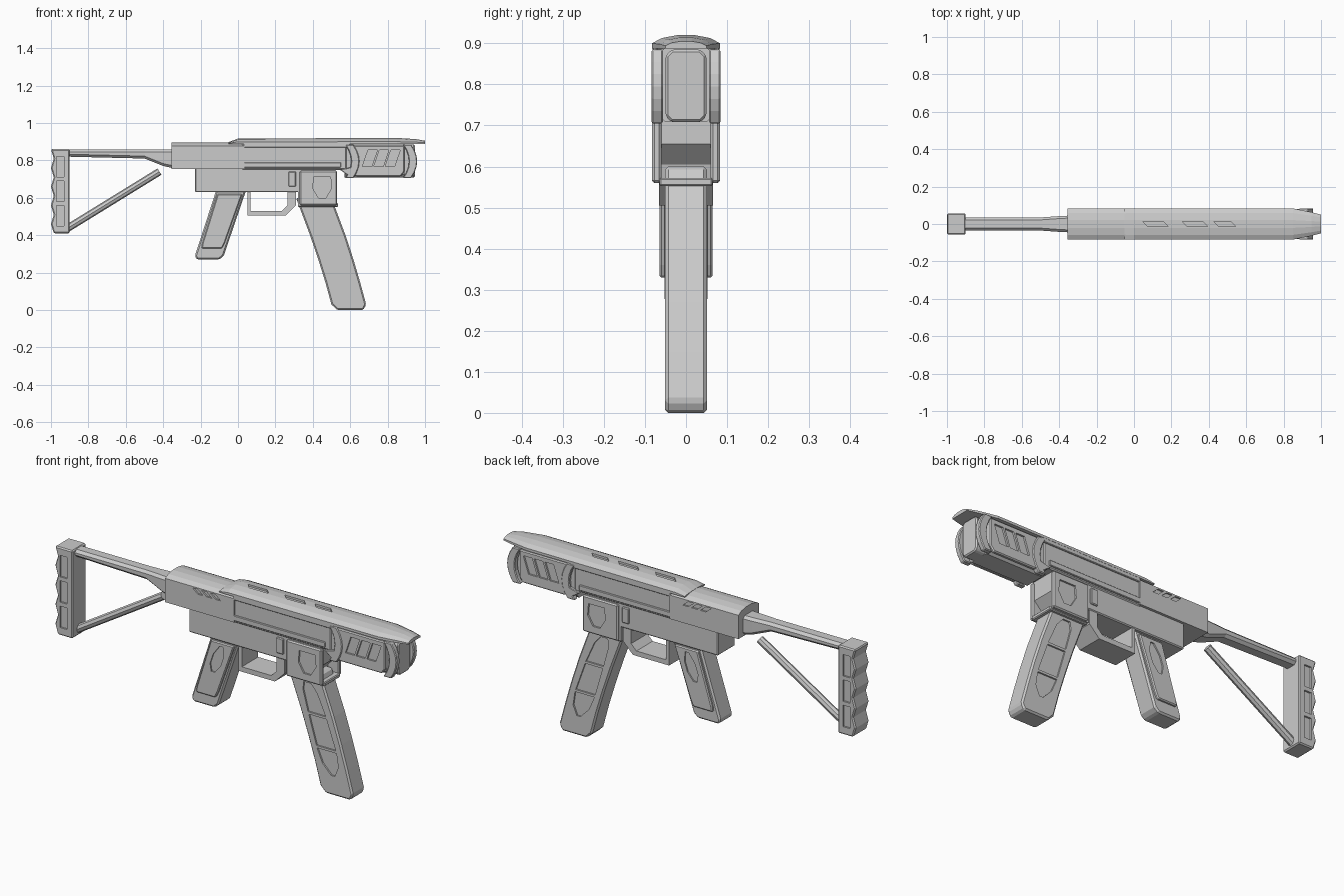
import bpy, bmesh
from mathutils import Matrix, Vector

if "Cube" in bpy.data.objects:
    bpy.data.objects.remove(bpy.data.objects["Cube"], do_unlink=True)

grey = bpy.data.materials.new("plain_grey")
grey.use_nodes = True
grey.diffuse_color = (.6, .6, .6, 1)
grey.node_tree.nodes["Principled BSDF"].inputs["Base Color"].default_value = grey.diffuse_color


def finish(name, bm, bevel=0):
    """Turn a bmesh into a grey object, with optional chamfered edges."""
    bmesh.ops.recalc_face_normals(bm, faces=bm.faces)
    if bevel:
        sharp = [edge for edge in bm.edges if edge.calc_face_angle(0) > .6]
        bmesh.ops.bevel(bm, geom=sharp, offset=bevel, segments=1, affect='EDGES', clamp_overlap=True)
    mesh = bpy.data.meshes.new(name)
    bm.to_mesh(mesh)
    bm.free()
    mesh.materials.append(grey)
    obj = bpy.data.objects.new(name, mesh)
    bpy.context.collection.objects.link(obj)
    return obj


def add_loft(bm, rings):
    """Skin a row of equal rings and cap both ends."""
    rows = [[bm.verts.new(point) for point in ring] for ring in rings]
    for near, far in zip(rows, rows[1:]):
        for i in range(len(near)):
            bm.faces.new((near[i - 1], near[i], far[i], far[i - 1]))
    bm.faces.new(rows[0])
    bm.faces.new(rows[-1])


def loft(name, rings, bevel=0):
    bm = bmesh.new()
    add_loft(bm, rings)
    return finish(name, bm, bevel)


def prism(name, outlines, outer, inner=None, bevel=0):
    """Extrude x-z outlines across the body, or as a mirrored pair if an inner depth is given."""
    bm = bmesh.new()
    spans = [(-outer, outer)] if inner is None else [(inner, outer), (-inner, -outer)]
    for outline in outlines:
        for span in spans:
            add_loft(bm, [[(x, y, z) for x, z in outline] for y in span])
    return finish(name, bm, bevel)


def box(left, right, low, high, lean=0):
    return [(left, low), (right, low), (right + lean, high), (left + lean, high)]


def band(axis, rows):
    """Outline following a centre line, from rows of height and half width."""
    left = [(axis(z) - half, z) for z, half in rows]
    right = [(axis(z) + half, z) for z, half in rows]
    return left + right[::-1]


def mirrored(x, half):
    """Close a half cross-section across the middle plane."""
    return [(x, y, z) for y, z in half] + [(x, -y, z) for y, z in reversed(half)]


def crowned(x, width, top, bottom):
    drop = min(.02, (top - bottom) * .6)
    return mirrored(x, [(width, bottom), (width, top - drop),
                        (width * .7, top - drop * .35), (width * .25, top)])


def chamfered(x, width, low, high, cut):
    return mirrored(x, [(width - cut, low), (width, low + cut),
                        (width, high - cut), (width - cut, high)])


def carve(obj, cutter):
    """Cut a shape out and discard the cutter."""
    modifier = obj.modifiers.new("cut", 'BOOLEAN')
    modifier.operation, modifier.solver, modifier.object = 'DIFFERENCE', 'EXACT', cutter
    graph = bpy.context.evaluated_depsgraph_get()
    graph.update()
    mesh = bpy.data.meshes.new_from_object(obj.evaluated_get(graph))
    obj.modifiers.clear()
    obj.data = mesh
    bpy.data.objects.remove(cutter, do_unlink=True)


def pocket(obj, outlines, floor):
    carve(obj, prism("pocket_cutter", outlines, outer=.2, inner=floor))


# Shoulder stock: wavy pad with side pockets, upper tube and lower strut
wave = [(-1 if i % 2 else -.985, .41 + .05 * i) for i in range(10)]
pad = prism("stock_pad", [wave + [(-.9, .86), (-.9, .41)]], outer=.056, bevel=.006)
pocket(pad, [box(-.97, -.93, low, low + .11) for low in (.45, .58, .71)], floor=.047)
loft("stock_tube", [chamfered(x, width, low, .857, cut=.013) for x, width, low in
                    ((-.91, .035, .82), (-.5, .035, .81), (-.4, .042, .77), (-.34, .045, .757))])
bottom, top = Vector((-.915, 0, .435)), Vector((-.42, 0, .74))
run = top - bottom
bm = bmesh.new()
bmesh.ops.create_cone(bm, cap_ends=True, segments=8, radius1=.02, radius2=.02, depth=run.length,
                      matrix=Matrix.Translation((bottom + top) / 2) @ run.to_track_quat('Z', 'Y').to_matrix().to_4x4())
finish("stock_strut", bm)

# Receiver: crowned rear shell with slanted vents, front body and side rails
rear = loft("rear_receiver", [crowned(x, .083, top=.897, bottom=.755) for x in (-.355, .035)])
pocket(rear, [box(x, x + .03, .845, .87, lean=-.03) for x in (-.17, -.12, -.07)], floor=.075)
prism("front_receiver", [box(.02, .58, .75, .892)], outer=.075, bevel=.006)
prism("side_rail", [box(.03, .55, .762, .79) + [], box(.03, .6, .868, .893)],
      outer=.082, inner=.07, bevel=.003)

# Top cover tapering to the front, with slanted slots
cover = loft("top_cover", [crowned(x, width, top, bottom=.887) for x, width, top in
                           ((-.05, .082, .898), (0, .083, .917), (.85, .083, .92),
                            (.95, .063, .914), (1, .05, .905))])
bm = bmesh.new()
for start, end in ((.06, .17), (.27, .38), (.44, .53)):
    add_loft(bm, [[(x - y, y, z) for x, y in box(start, end, -.014, .014)] for z in (.908, 1)])
carve(cover, finish("slot_cutter", bm))

# Lower receiver, release button and trigger guard
prism("lower_receiver", [box(-.23, .35, .63, .76)], outer=.07, bevel=.005)
prism("release_button", [box(.27, .31, .66, .74)], outer=.078, inner=.06, bevel=.004)


def guard_outline(left, right, low, slope):
    return [(left, .65), (left, low), (right - slope, low), (right, low + slope), (right, .65)]


guard = prism("trigger_guard", [guard_outline(.05, .31, .505, slope=.055)], outer=.066)
carve(guard, prism("guard_cutter", [guard_outline(.068, .265, .53, slope=.03)], outer=.2))

# Magazine well: core with undercut front, raised shield plates and bottom lip
prism("magazine_well", [[(.32, .56), (.46, .56), (.47, .605), (.52, .655), (.52, .76), (.32, .76)]], outer=.07)
plate = prism("magazine_well_plate", [box(.33, .53, .56, .745)], outer=.083, inner=.06, bevel=.006)
pocket(plate, [band(lambda z: .45, [(.6, .02), (.65, .05), (.71, .045)])], floor=.074)
prism("magazine_lip", [box(.32, .535, .552, .572)], outer=.065, bevel=.004)


# Curved magazine with divided side recesses
def magazine_axis(z):
    return .6 - z / 4 - z * z / 8


magazine = prism("magazine", [band(magazine_axis, [(0, .07), (.03, .093), (.15, .093), (.27, .094),
                                                   (.4, .095), (.6, .095)])], outer=.051, bevel=.008)
pocket(magazine, [band(magazine_axis, rows) for rows in
                  ([(.1, .01), (.15, .045), (.22, .055)],
                   [(.232, .055), (.38, .05)],
                   [(.392, .05), (.5, .04), (.54, .02)])], floor=.043)


# Rear grip with raised side panels and diamond recess
def grip_axis(z):
    return z / 3 - .25


prism("grip", [band(grip_axis, [(.27, .06), (.29, .077), (.64, .08)])], outer=.052, bevel=.008)
panel = prism("grip_panel", [band(grip_axis, [(.33, .055), (.36, .06), (.62, .066)])],
              outer=.065, inner=.045, bevel=.005)
pocket(panel, [band(grip_axis, [(.46, .01), (.5, .03), (.55, .03), (.6, .01)])], floor=.058)

# Handguard: chamfered body, muzzle block and side plates with slanted windows
loft("handguard_body", [chamfered(x, .07, .708, .89, cut=.02) for x in (.57, .89)])
loft("muzzle_block", [chamfered(x, .05, .708, .885, cut=.015) for x in (.86, .945)], bevel=.006)
side = prism("handguard_plate", [band(lambda z: .75, [(.715, .12), (.74, .14), (.88, .14)])],
             outer=.08, inner=.06, bevel=.005)
pocket(side, [box(x, x + .05, .767, .855, lean=.03) for x in (.665, .726, .787)], floor=.071)


# Bowed brackets at both ends of the handguard, and the rear hook
def bow(x):
    heights = [.705 + .03 * i for i in range(7)]
    return band(lambda z: x - 4 * (z - .795) ** 2, [(z, .022) for z in heights])


prism("handguard_bracket", [bow(.627), bow(.936)], outer=.084, inner=.056, bevel=.004)
prism("bracket_hook", [[(.545, .75), (.61, .765), (.61, .705)]], outer=.084, inner=.06, bevel=.003)
